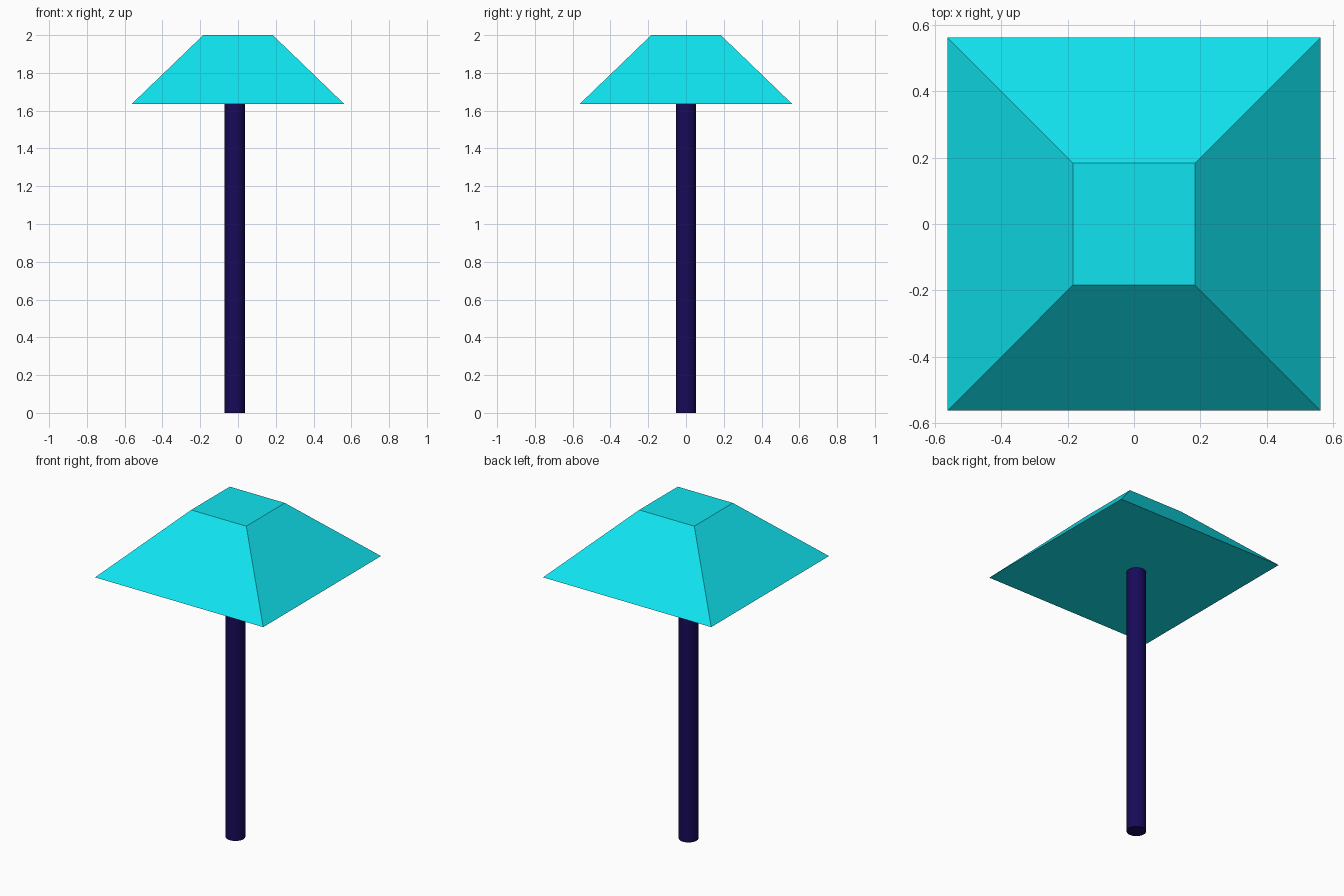
import bpy
import math

if "Cube" in bpy.data.objects:
    bpy.data.objects.remove(bpy.data.objects["Cube"])


def paint(obj, name, color):
    mat = bpy.data.materials.new(name)
    mat.diffuse_color = color
    mat.use_nodes = True
    mat.node_tree.nodes["Principled BSDF"].inputs["Base Color"].default_value = mat.diffuse_color
    obj.data.materials.append(mat)


SHADE_BOTTOM, TOP = 1.636, 2.0

# Square tapered shade, closed underneath
bpy.ops.mesh.primitive_cone_add(
    vertices=4, radius1=0.562 * math.sqrt(2), radius2=0.184 * math.sqrt(2),
    depth=TOP - SHADE_BOTTOM, location=(0, 0, (TOP + SHADE_BOTTOM) / 2),
    rotation=(0, 0, math.pi / 4))
shade = bpy.context.object
shade.name = "shade"
bpy.ops.object.transform_apply(location=False, rotation=True, scale=False)
paint(shade, "cyan", (0.005, 0.78, 0.87, 1))

# Round pole, slightly off centre in x
bpy.ops.mesh.primitive_cylinder_add(
    vertices=32, radius=0.054, depth=SHADE_BOTTOM,
    location=(-0.017, 0, SHADE_BOTTOM / 2))
pole = bpy.context.object
pole.name = "pole"
bpy.ops.object.shade_smooth_by_angle(angle=math.radians(30))
paint(pole, "indigo", (0.009, 0.003, 0.1, 1))
